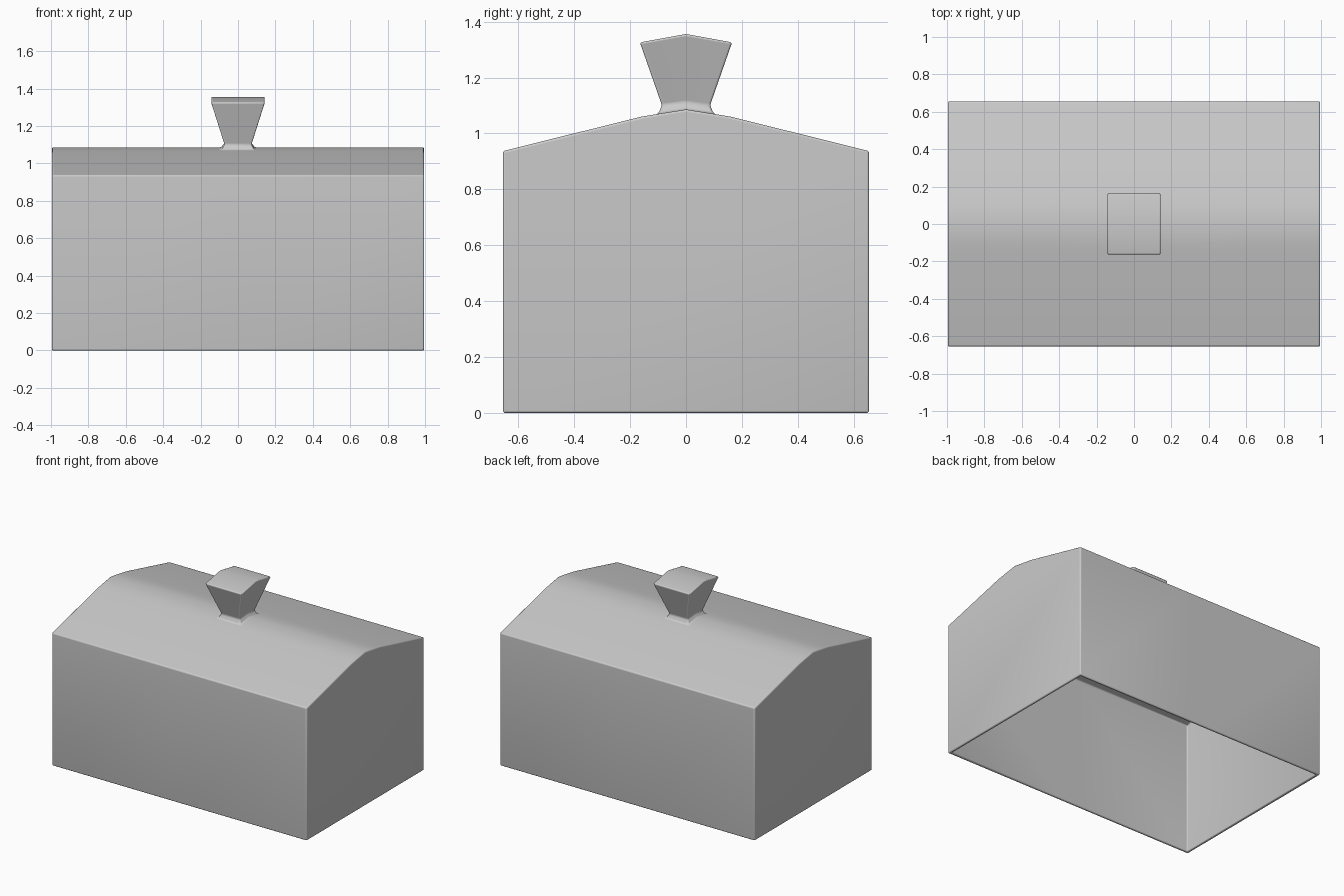
import bpy, bmesh

if "Cube" in bpy.data.objects:
    bpy.data.objects.remove(bpy.data.objects["Cube"])

bm = bmesh.new()

# Roof cross-section (y, z), swept along x in three bays
profile = [(-0.655, 0.0), (-0.655, 0.937), (-0.16, 1.06), (-0.1, 1.07), (0, 1.086),
           (0.1, 1.07), (0.16, 1.06), (0.655, 0.937), (0.655, 0.0)]
stations = [-0.995, -0.09, 0.09, 0.995]
rows = [[bm.verts.new((x, y, z)) for y, z in profile] for x in stations]
knob_faces = []
for i in range(3):
    for j in range(len(profile) - 1):
        f = bm.faces.new((rows[i][j], rows[i + 1][j], rows[i + 1][j + 1], rows[i][j + 1]))
        if i == 1 and j in (3, 4):
            knob_faces.append(f)

# End walls, bottom left open
bm.faces.new(rows[0])
bm.faces.new(rows[-1][::-1])


# Knob drawn up from the two middle roof faces: neck, then flared cap
def raise_section(faces, half_x, half_y, z_side, z_mid):
    out = bmesh.ops.extrude_face_region(bm, geom=faces)["geom"]
    bmesh.ops.delete(bm, geom=faces, context='FACES_ONLY')
    for v in (g for g in out if isinstance(g, bmesh.types.BMVert)):
        mid = abs(v.co.y) < 1e-4
        v.co.x = half_x if v.co.x > 0 else -half_x
        v.co.y = 0 if mid else (half_y if v.co.y > 0 else -half_y)
        v.co.z = z_mid if mid else z_side
    return [g for g in out if isinstance(g, bmesh.types.BMFace)]


neck = raise_section(knob_faces, 0.072, 0.086, 1.10, 1.11)
raise_section(neck, 0.144, 0.165, 1.326, 1.356)

bmesh.ops.recalc_face_normals(bm, faces=bm.faces)
mesh = bpy.data.meshes.new("lid_with_knob")
bm.to_mesh(mesh)
bm.free()
lid = bpy.data.objects.new("lid_with_knob", mesh)
bpy.context.collection.objects.link(lid)

# Thin shell with softened edges
shell = lid.modifiers.new("shell", 'SOLIDIFY')
shell.thickness = 0.02
shell.offset = -1
shell.use_even_offset = True
soft = lid.modifiers.new("soft_edges", 'BEVEL')
soft.width = 0.008
soft.segments = 3
soft.limit_method = 'ANGLE'
soft.angle_limit = 0.5

bpy.context.view_layer.objects.active = lid
lid.select_set(True)
bpy.ops.object.shade_smooth_by_angle(angle=0.6)
